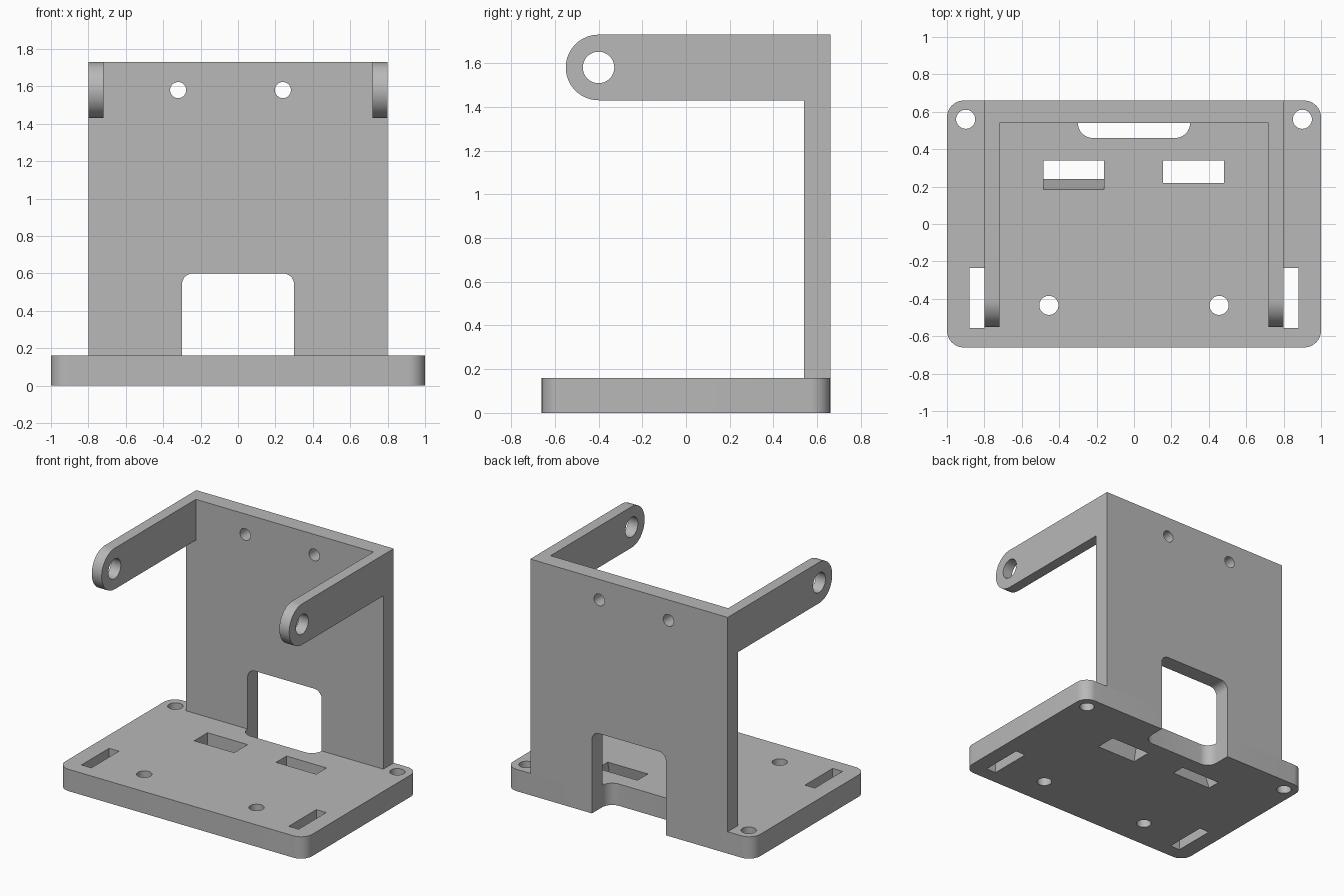
import bpy
import bmesh
from math import radians, sin, cos
from mathutils import Vector

if "Cube" in bpy.data.objects:
    bpy.data.objects.remove(bpy.data.objects["Cube"], do_unlink=True)

grey = bpy.data.materials.new("plain grey")
grey.use_nodes = True
colour = (0.48, 0.48, 0.48, 1)
grey.diffuse_color = colour
grey.node_tree.nodes["Principled BSDF"].inputs["Base Color"].default_value = colour

# Where a profile's (u, v) and its depth w end up for each extrusion axis
PLACE = {"x": lambda u, v, w: (w, u, v),
         "y": lambda u, v, w: (u, w, v),
         "z": lambda u, v, w: (u, v, w)}


def rounded(u0, u1, v0, v1, radii=(0, 0, 0, 0), steps=10):
    """Rectangle outline; radii start at the (u1, v1) corner, anticlockwise."""
    pts = []
    corners = [(u1, v1, -1, -1), (u0, v1, 1, -1), (u0, v0, 1, 1), (u1, v0, -1, 1)]
    for i, ((u, v, su, sv), r) in enumerate(zip(corners, radii)):
        for k in range(steps + 1 if r else 1):
            a = radians(90 * (i + k / steps))
            pts.append((u + su * r + r * cos(a), v + sv * r + r * sin(a)))
    return pts


def circle(u, v, r, n=40):
    return [(u + r * cos(radians(360 * k / n)), v + r * sin(radians(360 * k / n)))
            for k in range(n)]


def loft(name, axis, w0, w1, outline, far_outline=None):
    """Solid between two matching outlines."""
    bm = bmesh.new()
    near = [bm.verts.new(PLACE[axis](u, v, w0)) for u, v in outline]
    far = [bm.verts.new(PLACE[axis](u, v, w1)) for u, v in far_outline or outline]
    bm.faces.new(near)
    bm.faces.new(far)
    n = len(near)
    for i in range(n):
        j = (i + 1) % n
        bm.faces.new((near[i], near[j], far[j], far[i]))
    bmesh.ops.recalc_face_normals(bm, faces=bm.faces)
    mesh = bpy.data.meshes.new(name)
    bm.to_mesh(mesh)
    bm.free()
    mesh.materials.append(grey)
    ob = bpy.data.objects.new(name, mesh)
    bpy.context.collection.objects.link(ob)
    return ob


def combine(ob, others, operation):
    bpy.ops.object.select_all(action="DESELECT")
    bpy.context.view_layer.objects.active = ob
    ob.select_set(True)
    for other in others:
        mod = ob.modifiers.new("shape", "BOOLEAN")
        mod.operation, mod.solver, mod.object = operation, "EXACT", other
        bpy.ops.object.modifier_apply(modifier=mod.name)
        bpy.data.objects.remove(other, do_unlink=True)


T = 0.16        # base thickness
TOP = 1.73      # top of wall and arms
BACK = 0.66     # rear face

# Base plate and its cuts
base = loft("base_plate", "z", 0, T, rounded(-1, 1, -BACK, BACK, (0.09,) * 4))
cuts = [loft("rear_notch", "z", -0.1, 0.3,
             rounded(-0.3, 0.3, 0.46, 0.8, (0, 0, 0.08, 0.08)))]
for s in (-1, 1):
    for x, y in ((0.9, 0.56), (0.455, -0.435)):
        cuts.append(loft("screw_hole", "z", -0.1, 0.3, circle(s * x, y, 0.051)))
    lo, hi = sorted((s * 0.8, s * 0.88))
    cuts.append(loft("side_slot", "z", -0.1, 0.3, rounded(lo, hi, -0.555, -0.235)))
# Slots with a sloping front wall
cuts.append(loft("right_slot", "z", 0, T,
                 rounded(-0.485, -0.16, 0.24, 0.34), rounded(-0.485, -0.16, 0.185, 0.34)))
cuts.append(loft("left_slot", "z", 0, T,
                 rounded(0.155, 0.48, 0.185, 0.34), rounded(0.155, 0.48, 0.22, 0.34)))
combine(base, cuts, "DIFFERENCE")

# Back wall with doorway and two small holes
wall = loft("back_wall", "y", 0.54, BACK, rounded(-0.8, 0.8, T, TOP))
cuts = [loft("doorway", "y", 0.4, 0.8, rounded(-0.3, 0.3, 0, 0.6, (0.06, 0.06, 0, 0)))]
for x in (-0.32, 0.24):
    cuts.append(loft("wall_hole", "y", 0.4, 0.8, circle(x, 1.58, 0.043)))
combine(wall, cuts, "DIFFERENCE")

# Arms with rounded, drilled ends
arms = []
for s, side in ((-1, "right"), (1, "left")):
    arm = loft(side + "_arm", "x", s * 0.72, s * 0.8,
               rounded(-0.55, 0.54, 1.43, TOP, (0, 0.15, 0.15, 0), 16))
    combine(arm, [loft("pivot_hole", "x", s * 0.6, s * 0.9, circle(-0.4, 1.58, 0.072))],
            "DIFFERENCE")
    arms.append(arm)

# Smooth the curved faces only
bpy.ops.object.select_all(action="DESELECT")
for ob in [base, wall] + arms:
    ob.select_set(True)
bpy.context.view_layer.objects.active = base
bpy.ops.object.shade_smooth_by_angle(angle=radians(30))
